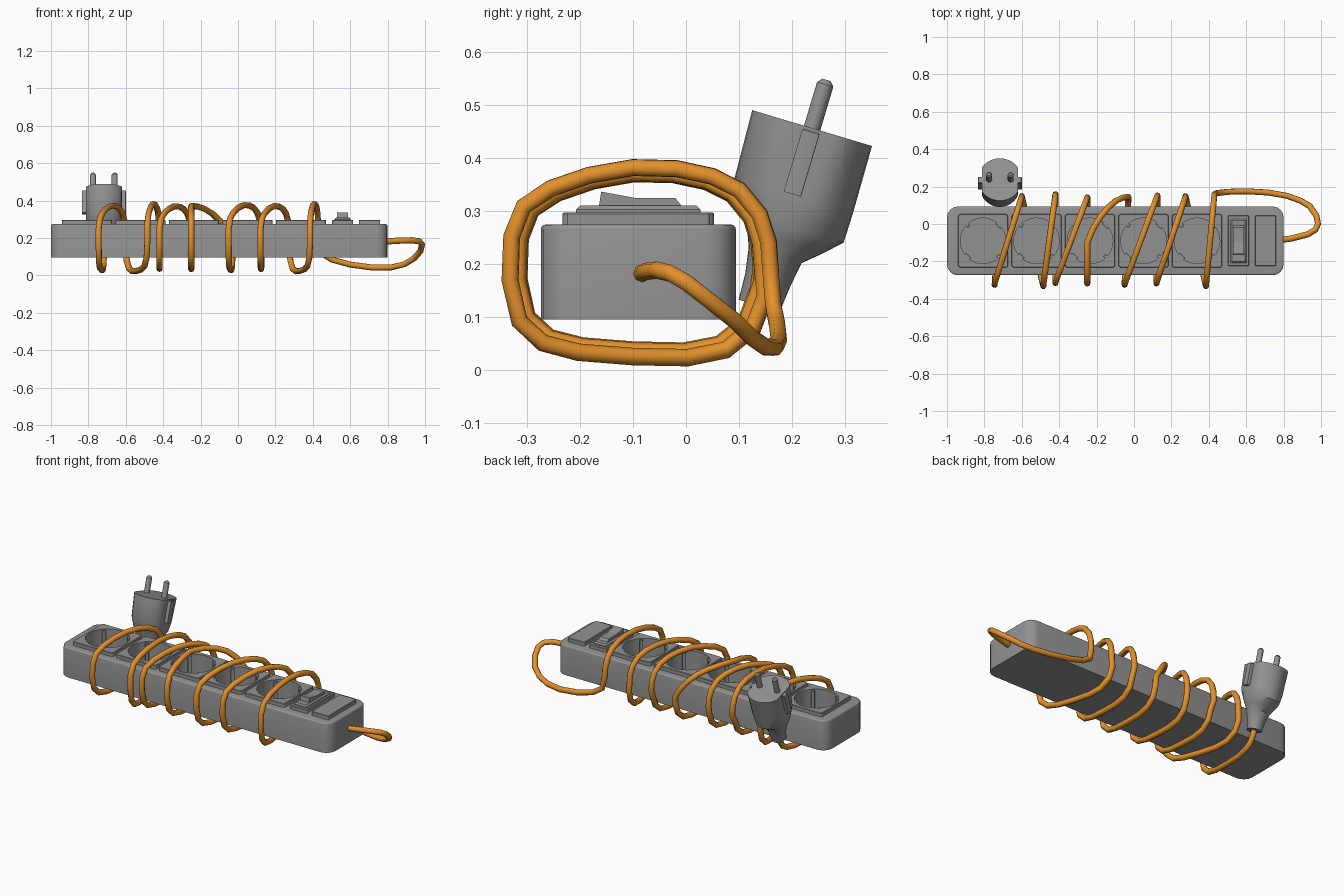
import bpy, bmesh, math
from mathutils import Matrix, Vector

if "Cube" in bpy.data.objects:
    bpy.data.objects.remove(bpy.data.objects["Cube"])

SOCKETS = [-0.807 + 0.286 * i for i in range(5)]
CY = -0.09


def material(name, *rgb):
    m = bpy.data.materials.new(name)
    m.diffuse_color = (*rgb, 1)
    m.use_nodes = True
    m.node_tree.nodes["Principled BSDF"].inputs["Base Color"].default_value = m.diffuse_color
    return m


GREY = material("dark_grey", 0.29, 0.29, 0.29)
ORANGE = material("cable_orange", 0.76, 0.28, 0.025)


def shade(ob):
    bpy.ops.object.select_all(action='DESELECT')
    ob.select_set(True)
    bpy.context.view_layer.objects.active = ob
    bpy.ops.object.shade_smooth_by_angle(angle=math.radians(35))


def finish(name, bm, smooth=True):
    bmesh.ops.recalc_face_normals(bm, faces=bm.faces)
    me = bpy.data.meshes.new(name)
    bm.to_mesh(me)
    bm.free()
    me.materials.append(GREY)
    ob = bpy.data.objects.new(name, me)
    bpy.context.collection.objects.link(ob)
    if smooth:
        shade(ob)
    return ob


def loft(bm, rings, mat=Matrix()):
    rows = [[bm.verts.new(mat @ Vector(p)) for p in r] for r in rings]
    n = len(rows[0])
    for a, b in zip(rows, rows[1:]):
        for i in range(n):
            bm.faces.new((a[i], a[(i + 1) % n], b[(i + 1) % n], b[i]))
    bm.faces.new(rows[0][::-1])
    bm.faces.new(rows[-1])


def rect(cx, cy, w, d, r, z, n=5):
    pts = []
    for k, (sx, sy) in enumerate(((1, 1), (-1, 1), (-1, -1), (1, -1))):
        for i in range(n):
            a = math.pi / 2 * (k + i / (n - 1))
            pts.append((cx + sx * (w / 2 - r) + r * math.cos(a),
                        cy + sy * (d / 2 - r) + r * math.sin(a), z))
    return pts


def circle(cx, cy, rx, ry, z, n=32, flat=9, ry_neg=None):
    # ellipse, optionally flattened in x and with another radius on the -y side
    pts = []
    for i in range(n):
        c, s = math.cos(2 * math.pi * i / n), math.sin(2 * math.pi * i / n)
        pts.append((cx + max(-flat, min(flat, rx * c)),
                    cy + s * (ry_neg if ry_neg and s < 0 else ry), z))
    return pts


def block(bm, cx, cy, w, d, r, z0, z1, c, mat=Matrix(), steps=1):
    # rounded box with a chamfered or rounded top edge
    rings = [rect(cx, cy, w, d, r, z0)]
    for i in range(steps + 1):
        a = math.pi / 2 * i / steps
        k = c * (1 - math.cos(a))
        rings.append(rect(cx, cy, w - 2 * k, d - 2 * k, max(r - k, 0.001), z1 - c + c * math.sin(a)))
    loft(bm, rings, mat)


# Strip housing
bm = bmesh.new()
block(bm, -0.1, CY, 1.8, 0.368, 0.06, 0.095, 0.274, 0.009, steps=3)
body = finish("strip_housing", bm, False)

# Socket face plates
bm = bmesh.new()
for x in SOCKETS:
    block(bm, x, CY, 0.268, 0.286, 0.015, 0.27, 0.297, 0.003)
plates = finish("socket_plates", bm, False)

# Round socket wells, cut through plates into the housing
bm = bmesh.new()
for x in SOCKETS:
    loft(bm, [circle(x, CY, 0.122, 0.122, z) for z in (0.18, 0.35)])
wells = finish("well_cutter", bm, False)
wells.hide_render = True
for ob in (body, plates):
    m = ob.modifiers.new("cut", 'BOOLEAN')
    m.operation, m.object, m.solver = 'DIFFERENCE', wells, 'EXACT'
    dg = bpy.context.evaluated_depsgraph_get()
    me = bpy.data.meshes.new_from_object(ob.evaluated_get(dg))
    ob.modifiers.clear()
    ob.data = me
    shade(ob)
bpy.data.objects.remove(wells)

# Earth clips and guide ridges inside each well
bm = bmesh.new()
for x in SOCKETS:
    for k in range(4):
        mat = Matrix.Translation((x, CY, 0)) @ Matrix.Rotation(math.pi / 4 + k * math.pi / 2, 4, 'Z')
        w, d = ((0.014, 0.04), (0.02, 0.02))[k % 2]
        block(bm, 0.117, 0, w, d, 0.002, 0.178, 0.292, 0.002, mat)
finish("socket_clips", bm)

# Switch frame, rocker and end panel
bm = bmesh.new()
block(bm, 0.559, CY, 0.112, 0.27, 0.006, 0.27, 0.297, 0.003)
block(bm, 0.559, CY, 0.085, 0.235, 0.005, 0.295, 0.31, 0.008)
finish("switch_frame", bm)
bm = bmesh.new()
prof = [(-0.165, 0.305), (-0.16, 0.336), (-0.095, 0.324), (-0.02, 0.324), (-0.005, 0.305)]
loft(bm, [[(x, y, z) for y, z in prof] for x in (0.53, 0.588)])
finish("switch_rocker", bm, False)
bm = bmesh.new()
block(bm, 0.703, CY, 0.112, 0.27, 0.006, 0.27, 0.297, 0.003)
finish("end_panel", bm)

# Plug, tilted backwards, with a fuller bulge on the rear side
tilt = Matrix.Translation((-0.717, 0.238, 0.456)) @ Matrix.Rotation(-0.291, 4, 'X')
bm = bmesh.new()
shape = [(-0.35, 0.040, 0.041, 0.040), (-0.30, 0.050, 0.046, 0.042), (-0.25, 0.066, 0.054, 0.050),
         (-0.22, 0.082, 0.088, 0.062), (-0.19, 0.095, 0.119, 0.080), (-0.135, 0.108, 0.12, 0.113),
         (0, 0.118, 0.118, 0.118)]
loft(bm, [circle(0, 0, rx, ry, t, 32, 0.097, rn) for t, rx, ry, rn in shape], tilt)
finish("plug_body", bm)
bm = bmesh.new()
for s in (-1, 1):
    block(bm, s * 0.1, 0, 0.034, 0.034, 0.003, -0.13, -0.005, 0.003, tilt)
finish("plug_side_ridges", bm)
bm = bmesh.new()
for s in (-1, 1):
    loft(bm, [circle(s * 0.058, 0, r, r, t, 12)
              for t, r in ((-0.01, 0.016), (0.086, 0.016), (0.095, 0.008))], tilt)
finish("plug_pins", bm)

# Cable: tail loop, seven turns round the housing, then into the plug
path = [(0.78, -0.085, 0.18), (0.84, -0.078, 0.185), (0.93, -0.055, 0.188), (0.97, -0.03, 0.182),
        (0.984, 0.0, 0.165), (0.975, 0.045, 0.13), (0.94, 0.095, 0.09), (0.89, 0.125, 0.06),
        (0.82, 0.15, 0.043), (0.72, 0.168, 0.042), (0.6, 0.175, 0.058), (0.5, 0.172, 0.085),
        (0.445, 0.165, 0.12)]
over = [(0.152, 0.19), (0.148, 0.24), (0.132, 0.29), (0.095, 0.335), (0.045, 0.36), (-0.02, 0.374),
        (-0.1, 0.376), (-0.18, 0.362), (-0.25, 0.338), (-0.3, 0.305), (-0.322, 0.25)]
under = [(-0.325, 0.17), (-0.308, 0.095), (-0.265, 0.055), (-0.2, 0.038), (-0.1, 0.03),
         (0.0, 0.028), (0.07, 0.042), (0.12, 0.082), (0.142, 0.14)]
backs = [0.43, 0.275, 0.125, -0.03, -0.25, -0.42, -0.60]
fronts = [0.385, 0.12, -0.05, -0.25, -0.42, -0.485, -0.745]
grow = [1.03, 0.97, 1.0, 0.97, 0.96, 1.03, 0.98]


def strand(pts, x0, x1, g, rate=1.0, bend=1.0):
    # x runs from x0 to x1 as the strand crosses the housing
    y0, y1 = pts[0][0], pts[-1][0]
    for y, z in pts:
        f = min(max((y - y0) / (y1 - y0) * rate, 0), 1) ** bend
        path.append((x0 + (x1 - x0) * f, CY + (y - CY) * g, max(0.017, 0.205 + (z - 0.205) * g)))


for i in range(7):
    strand(over, backs[i], fronts[i], grow[i], *((2.0, 0.5) if i == 3 else (1, 1)))
    if i < 6:
        strand(under, fronts[i], backs[i + 1], grow[i])
strand(under[:7], fronts[6], -0.72, 1.0)
path += [(-0.718, 0.105, 0.062), (-0.717, 0.128, 0.095), (-0.717, 0.14, 0.13)]

cu = bpy.data.curves.new("cable", 'CURVE')
cu.dimensions = '3D'
cu.bevel_depth = 0.0165
cu.bevel_resolution = 2
cu.use_fill_caps = True
sp = cu.splines.new('POLY')
sp.points.add(len(path) - 1)
for p, co in zip(sp.points, path):
    p.co = (*co, 1)
sp.use_smooth = True
cu.materials.append(ORANGE)
cable = bpy.data.objects.new("cable", cu)
bpy.context.collection.objects.link(cable)
